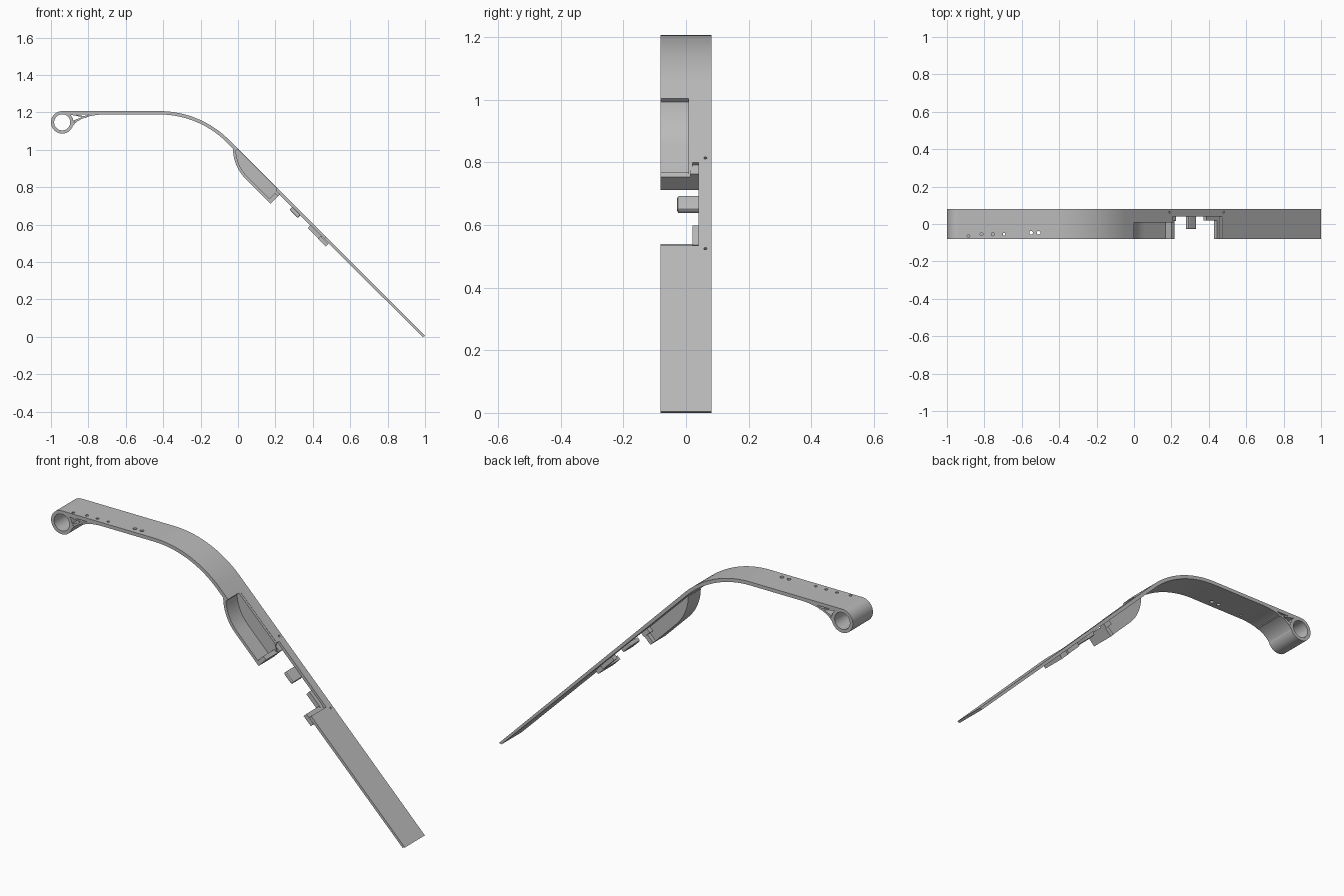
import bpy, bmesh, math
from mathutils import Vector

if "Cube" in bpy.data.objects:
    bpy.data.objects.remove(bpy.data.objects["Cube"], do_unlink=True)

GREY = (0.5, 0.5, 0.5, 1)
mat = bpy.data.materials.new("plain grey")
mat.use_nodes = True
mat.diffuse_color = GREY
mat.node_tree.nodes["Principled BSDF"].inputs["Base Color"].default_value = GREY

W = 0.081      # half width
T = 0.018      # band thickness
ROOT = math.sqrt(0.5)


def finish(name, bm):
    bmesh.ops.recalc_face_normals(bm, faces=bm.faces)
    me = bpy.data.meshes.new(name)
    bm.to_mesh(me)
    bm.free()
    me.materials.append(mat)
    ob = bpy.data.objects.new(name, me)
    bpy.context.collection.objects.link(ob)
    return ob


def activate(ob):
    bpy.ops.object.select_all(action='DESELECT')
    ob.select_set(True)
    bpy.context.view_layer.objects.active = ob


def prism(name, pts, y0=-W, y1=W):
    """Extrude a side outline across y."""
    bm = bmesh.new()
    face = bm.faces.new([bm.verts.new((x, y0, z)) for x, z in pts])
    ext = bmesh.ops.extrude_face_region(bm, geom=[face])
    bmesh.ops.translate(bm, vec=(0, y1 - y0, 0),
                        verts=[v for v in ext["geom"] if isinstance(v, bmesh.types.BMVert)])
    return finish(name, bm)


def ribbon(name, path, thick, y0=-W, y1=W, closed=False):
    """Sweep a rectangular section along a side path, offset to its right."""
    bm = bmesh.new()
    path = [Vector(p) for p in path]
    n = len(path)
    rings = []
    for i, p in enumerate(path):
        a = path[i - 1] if i or closed else p
        b = path[(i + 1) % n] if i < n - 1 or closed else p
        t = (b - a).normalized()
        q = p + Vector((t.y, -t.x)) * thick
        rings.append([bm.verts.new((c.x, y, max(c.y, 0)))
                      for c, y in ((p, y0), (p, y1), (q, y1), (q, y0))])
    for i in range(n if closed else n - 1):
        r, s = rings[i], rings[(i + 1) % n]
        for k in range(4):
            m = (k + 1) % 4
            bm.faces.new((r[k], r[m], s[m], s[k]))
    if not closed:
        bm.faces.new(rings[0])
        bm.faces.new(rings[-1])
    return finish(name, bm)


def bezier(a, b, c, n=14):
    a, b, c = Vector(a), Vector(b), Vector(c)
    return [a * (1 - t) ** 2 + b * 2 * t * (1 - t) + c * t * t
            for t in (i / n for i in range(n + 1))]


def on_slope(s, d):
    """Point at distance s down the slope and depth d beneath it."""
    return ((s - d) * ROOT, 1.005 - (s + d) * ROOT)


def block(name, s0, s1, d0, d1, y0, y1):
    return prism(name, [on_slope(s0, d0), on_slope(s1, d0),
                        on_slope(s1, d1), on_slope(s0, d1)], y0, y1)


def cylinder_cutter(x, y, z, r, tilt=0):
    bpy.ops.mesh.primitive_cylinder_add(vertices=16, radius=r, depth=0.1,
                                        location=(x, y, z), rotation=(0, tilt, 0))
    return bpy.context.object


def cut(ob, cutters):
    for c in cutters:
        c.hide_render = True
        mod = ob.modifiers.new("cut", 'BOOLEAN')
        mod.operation = 'DIFFERENCE'
        mod.solver = 'EXACT'
        mod.object = c
        activate(ob)
        bpy.ops.object.modifier_apply(modifier=mod.name)
        bpy.data.objects.remove(c, do_unlink=True)


# Main bent band: level run, arc, then a straight slope
bend_x, top, R = -0.42, 1.207, 0.527
arc = [(bend_x + R * math.sin(a), top - R + R * math.cos(a))
       for a in (math.pi / 4 * i / 32 for i in range(33))]
band = ribbon("bent_band", [(-0.94, top)] + arc + [(1.0, 0.005)], T)

# Openings in the slope and small pin holes
cutters = [block("scoop_opening", 0.0, 0.3, -0.05, 0.06, -0.2, 0.02),
           block("gap_opening", 0.29, 0.665, -0.05, 0.06, -0.2, 0.04)]
for x, y, r in ((-0.885, -0.065, 0.007), (-0.815, -0.055, 0.008), (-0.755, -0.055, 0.008),
                (-0.695, -0.055, 0.007), (-0.55, -0.047, 0.01), (-0.51, -0.047, 0.01)):
    cutters.append(cylinder_cutter(x, y, top, r))
for s in (0.269, 0.679):
    x, z = on_slope(s, 0)
    cutters.append(cylinder_cutter(x, 0.062, z, 0.005, math.pi / 4))
cut(band, cutters)

# Hinge ring at the end of the level run
ring = ribbon("hinge_ring", [(-0.94 + 0.06 * math.cos(-a), 1.147 + 0.06 * math.sin(-a))
                             for a in (math.tau * i / 48 for i in range(48))],
              0.017, closed=True)

# Curved web and crossing struts behind the ring
web = ribbon("ring_web", bezier((-0.893, 1.11), (-0.86, 1.187), (-0.70, 1.19)), -0.009)
ribbon("upper_strut", [(-0.895, 1.195), (-0.81, 1.177)], 0.007)
ribbon("lower_strut", [(-0.885, 1.155), (-0.78, 1.195)], 0.007)

# Scoop: curved floor, side wall, end lip
floor_path = bezier((-0.027, 1.005), (-0.025, 0.91), (0.045, 0.84)) + [Vector(on_slope(0.325, 0.085))]
scoop = ribbon("scoop_floor", floor_path, -0.015, -W, 0.02)
prism("scoop_wall", floor_path + [on_slope(0.325, 0.025), on_slope(0.29, 0.001),
                                  on_slope(0, 0.001)], 0.008, 0.02)
block("scoop_lip", 0.308, 0.33, 0.025, 0.085, -W, 0.04)
block("scoop_lip_tab", 0.285, 0.33, 0.012, 0.04, 0.015, 0.045)

# Parts along the narrow rail
nub = block("rail_nub", 0.425, 0.487, 0.013, 0.035, -0.028, 0.05)
bev = nub.modifiers.new("rounding", 'BEVEL')
bev.width = 0.006
bev.segments = 2
block("rail_tab", 0.562, 0.65, 0.012, 0.036, 0.02, 0.05)
block("lower_lip", 0.643, 0.70, T - 0.002, 0.038, -W, 0.04)

# Smooth shading on the curved parts
for ob in (band, ring, web, scoop):
    activate(ob)
    bpy.ops.object.shade_smooth_by_angle(angle=math.radians(30))
